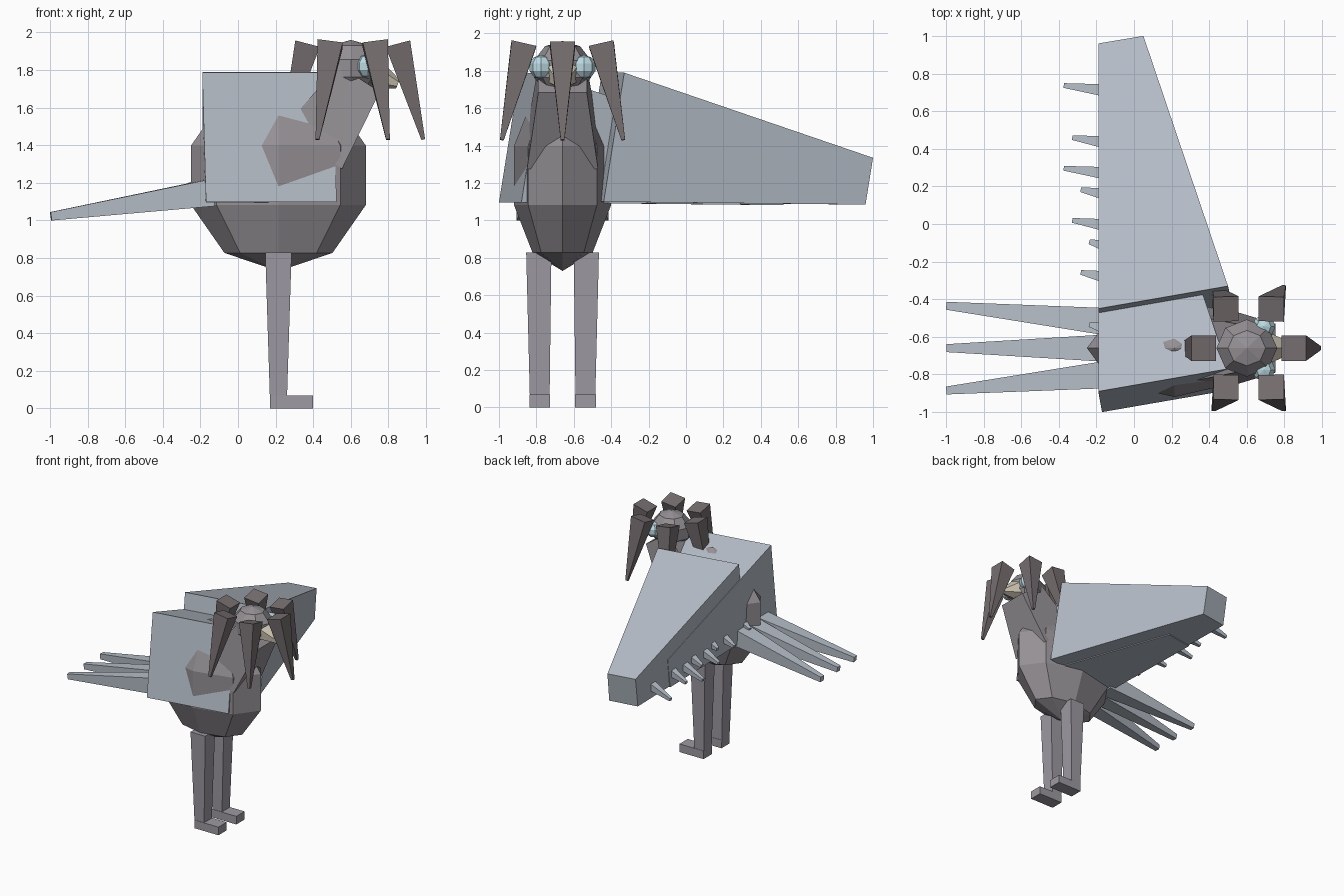
import bpy, bmesh, math
from mathutils import Vector, Matrix

if "Cube" in bpy.data.objects:
    bpy.data.objects.remove(bpy.data.objects["Cube"])

CY = -0.66  # the bird's own centre plane


def material(name, rgb):
    m = bpy.data.materials.new(name)
    m.diffuse_color = (*rgb, 1)
    m.use_nodes = True
    m.node_tree.nodes["Principled BSDF"].inputs["Base Color"].default_value = m.diffuse_color
    return m


BODY = material("body_grey", (0.30, 0.28, 0.30))
LEG = material("leg_grey", (0.34, 0.32, 0.36))
WING = material("wing_blue_grey", (0.46, 0.51, 0.57))
PLUME = material("plume_dark", (0.18, 0.155, 0.16))
EYE = material("eye_blue", (0.50, 0.70, 0.76))
BEAK = material("beak_tan", (0.66, 0.60, 0.48))


def finish(name, bm, mat):
    bmesh.ops.recalc_face_normals(bm, faces=bm.faces)
    me = bpy.data.meshes.new(name)
    bm.to_mesh(me)
    bm.free()
    me.materials.append(mat)
    ob = bpy.data.objects.new(name, me)
    bpy.context.collection.objects.link(ob)
    return ob


def bridge(name, a, b, mat):
    """Solid between two matching closed outlines."""
    bm = bmesh.new()
    va = [bm.verts.new(p) for p in a]
    vb = [bm.verts.new(p) for p in b]
    bm.faces.new(va)
    bm.faces.new(vb)
    n = len(va)
    for i in range(n):
        j = (i + 1) % n
        bm.faces.new((va[i], va[j], vb[j], vb[i]))
    return finish(name, bm, mat)


def taper(name, p0, p1, s0, s1, mat, hint=(1, 0, 0)):
    """Tapered box from p0 to p1; sizes are (along hint, across)."""
    p0, p1 = Vector(p0), Vector(p1)
    d = (p1 - p0).normalized()
    u = Vector(hint)
    u = (u - d * u.dot(d)).normalized()
    v = d.cross(u)
    corners = ((-.5, -.5), (.5, -.5), (.5, .5), (-.5, .5))
    loops = [[p + u * s[0] * i + v * s[1] * j for i, j in corners]
             for p, s in ((p0, s0), (p1, s1))]
    return bridge(name, *loops, mat)


def ball(name, centre, radii, mat, seg=8, rings=5):
    bm = bmesh.new()
    bmesh.ops.create_uvsphere(
        bm, u_segments=seg, v_segments=rings, radius=1,
        matrix=Matrix.Translation(centre) @ Matrix.Diagonal((*radii, 1)))
    return finish(name, bm, mat)


# Body, neck and head
ball("body", (0.215, CY, 1.24), (0.489, 0.273, 0.51), BODY)
taper("neck", (0.395, CY, 1.38), (0.645, CY, 1.755), (0.38, 0.38), (0.26, 0.26), BODY)
ball("head", (0.60, CY, 1.81), (0.17, 0.16, 0.15), BODY)

# Beak: drooping six-sided cone
bm = bmesh.new()
axis = Vector((0.16, 0, -0.065))
bmesh.ops.create_cone(
    bm, cap_ends=True, segments=6, radius1=0.10, radius2=0.025, depth=axis.length,
    matrix=Matrix.Translation(Vector((0.69, CY, 1.79)) + axis / 2)
    @ axis.to_track_quat('Z', 'Y').to_matrix().to_4x4())
finish("beak", bm, BEAK)

# Eyes, legs and feet on both sides
for label, s in (("right", -1), ("left", 1)):
    ball(label + "_eye", (0.69, CY + s * 0.115, 1.82), (0.065, 0.065, 0.065), EYE)
    y = CY + s * 0.122
    taper(label + "_leg", (0.215, CY + s * 0.127, 0.83), (0.215, y, 0.04),
          (0.14, 0.135), (0.09, 0.105), LEG)
    taper(label + "_foot", (0.17, y, 0.035), (0.40, y, 0.035),
          (0.07, 0.112), (0.07, 0.112), LEG, (0, 0, 1))

# Crest: six plumes hanging around the head
for k in range(6):
    c, s = math.cos(k * math.pi / 3), math.sin(k * math.pi / 3)
    taper(f"crest_plume_{k + 1}",
          (0.61 + 0.24 * c, CY + 0.24 * s, 1.94),
          (0.61 + 0.375 * c, CY + 0.375 * s, 1.43),
          (0.135, 0.135), (0.02, 0.02), PLUME)

# Wings: the same tapered block twice, the second shifted sideways
root = [(-0.17, -0.56, 1.10), (0.525, -0.44, 1.10), (0.50, -0.33, 1.79), (-0.19, -0.45, 1.79)]
tip = [(-0.185, 0.92, 1.085), (0.06, 0.96, 1.085), (0.05, 1.00, 1.335), (-0.19, 0.96, 1.335)]
for label, dy, dz in (("left", 0, 0), ("right", -0.44, -0.003)):
    moved = [[(x, y + dy, z + dz) for x, y, z in loop] for loop in (root, tip)]
    bridge(label + "_wing", *moved, WING)
    # Trailing feathers, longer towards the tip
    for k in range(4):
        y = -0.11 + 0.277 * k + dy
        taper(f"{label}_wing_feather_{k + 1}",
              (-0.12, y - 0.015, 1.235 - 0.012 * k),
              (-0.235 - 0.045 * k, y + 0.015, 1.205 - 0.027 * k),
              (0.07, 0.07), (0.025, 0.025), WING, (0, 0, 1))

# Tail: three fanned feathers
for k in (-1, 0, 1):
    taper(f"tail_feather_{k + 2}",
          (-0.14, CY + 0.14 * k, 1.148), (-0.995, CY + 0.225 * k, 1.022),
          (0.145, 0.145), (0.045, 0.042), WING, (0, 0, 1))
